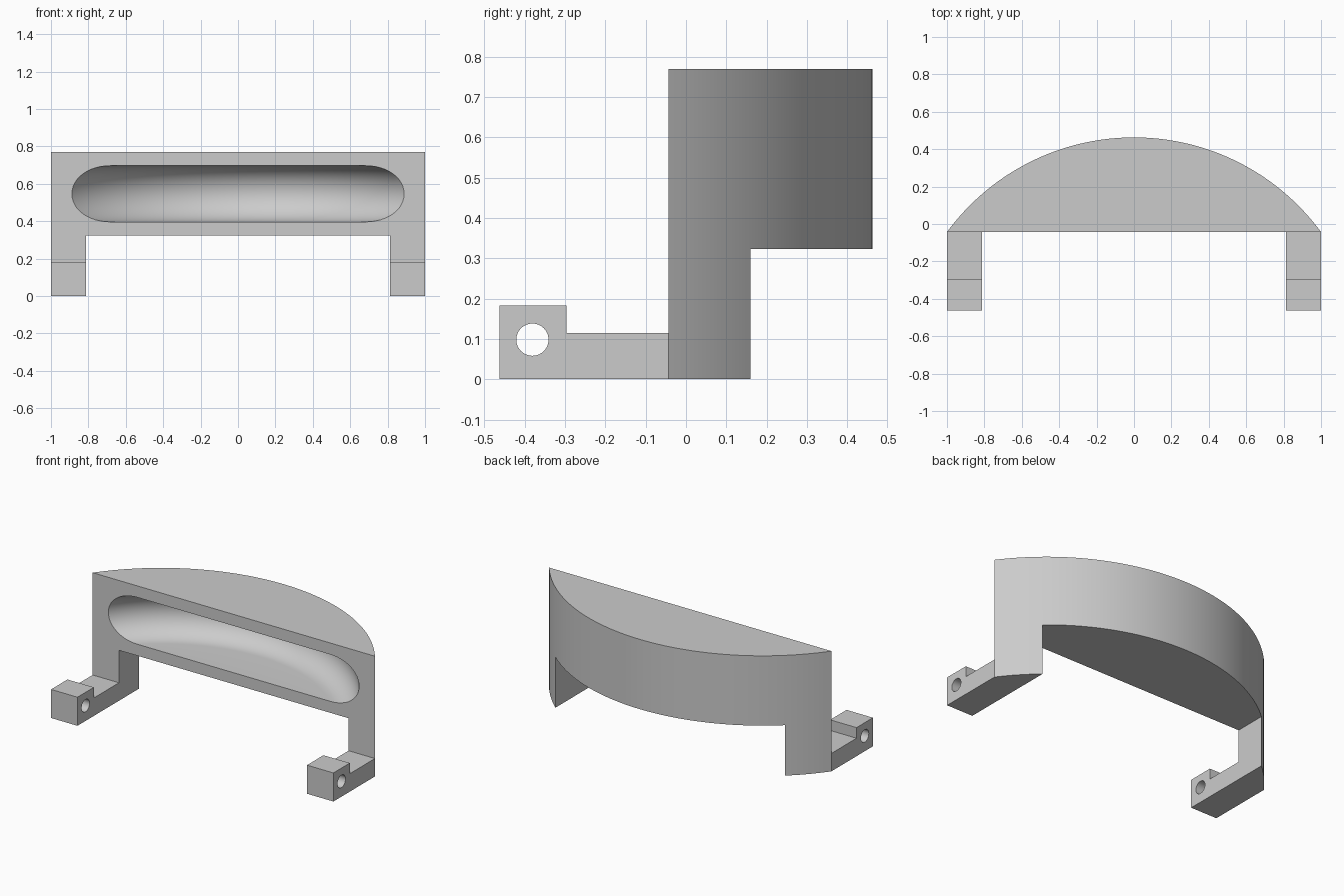
import bpy, bmesh
from math import sin, cos, pi, asin
from mathutils import Vector, Matrix

cube = bpy.data.objects.get("Cube")
if cube:
    bpy.data.objects.remove(cube, do_unlink=True)

# Main dimensions
FRONT, BACK = -0.043, 0.463          # flat face and top of the arc, along y
SAG = BACK - FRONT
RADIUS = (1 + SAG * SAG) / (2 * SAG)  # arc through both front corners
CENTRE = BACK - RADIUS
TOP, UNDER = 0.77, 0.323             # housing height range
LEG_IN = 0.813                       # inner side of legs and arms
MID_Z = (TOP + UNDER) / 2
RECESS_R, WALL = 0.15, 0.088

grey = bpy.data.materials.new("light_grey")
grey.use_nodes = True
grey.diffuse_color = (0.6, 0.6, 0.6, 1)
grey.node_tree.nodes["Principled BSDF"].inputs["Base Color"].default_value = (0.6, 0.6, 0.6, 1)


def to_object(name, bm):
    bmesh.ops.recalc_face_normals(bm, faces=bm.faces)
    mesh = bpy.data.meshes.new(name)
    bm.to_mesh(mesh)
    bm.free()
    mesh.materials.append(grey)
    obj = bpy.data.objects.new(name, mesh)
    bpy.context.collection.objects.link(obj)
    return obj


def extrude(name, outline, direction):
    """Closed solid from a flat outline pushed along a direction."""
    bm = bmesh.new()
    face = bm.faces.new([bm.verts.new(p) for p in outline])
    moved = bmesh.ops.extrude_face_region(bm, geom=[face])["geom"]
    verts = [v for v in moved if isinstance(v, bmesh.types.BMVert)]
    bmesh.ops.translate(bm, verts=verts, vec=Vector(direction))
    return to_object(name, bm)


def activate(obj):
    bpy.ops.object.select_all(action='DESELECT')
    obj.select_set(True)
    bpy.context.view_layer.objects.active = obj


def cut(obj, cutter):
    """Subtract a cutter, then remove it."""
    cutter.hide_render = True
    mod = obj.modifiers.new("cut", 'BOOLEAN')
    mod.operation, mod.solver, mod.object = 'DIFFERENCE', 'EXACT', cutter
    activate(obj)
    bpy.ops.object.modifier_apply(modifier=mod.name)
    bpy.data.objects.remove(cutter, do_unlink=True)


def smooth(obj):
    activate(obj)
    bpy.ops.object.shade_smooth_by_angle(angle=pi / 6)


# Housing with legs: segment of a disc, opened below between the legs
half = asin(1 / RADIUS)
steps = 72
angles = [half - 2 * half * i / steps for i in range(steps + 1)]
plan = [(RADIUS * sin(a), CENTRE + RADIUS * cos(a), 0) for a in angles]
housing = extrude("housing_with_legs", plan, (0, 0, TOP))
opening = [(x, y, -0.1) for x, y in
           ((-LEG_IN, -1), (LEG_IN, -1), (LEG_IN, 1), (-LEG_IN, 1))]
cut(housing, extrude("opening_cutter", opening, (0, 0, UNDER + 0.1)))

# Hand recess: round-edged disc, concentric with the curved back
rim = RADIUS - WALL - RECESS_R
bm = bmesh.new()
arc = [-pi / 2 + pi * i / 24 for i in range(25)]
profile = [(0, -RECESS_R)]
profile += [(rim + RECESS_R * cos(a), RECESS_R * sin(a)) for a in arc]
profile += [(0, RECESS_R)]
verts = [bm.verts.new((r, CENTRE, MID_Z + z)) for r, z in profile]
edges = [bm.edges.new(pair) for pair in zip(verts, verts[1:])]
bmesh.ops.spin(bm, geom=verts + edges, cent=(0, CENTRE, MID_Z), axis=(0, 0, 1),
               angle=2 * pi, steps=144)
bmesh.ops.remove_doubles(bm, verts=bm.verts, dist=0.0005)
cut(housing, to_object("recess_cutter", bm))
smooth(housing)

# Hinge arms: stepped side profile with a pin hole through the raised end
arm_side = ((FRONT, 0), (FRONT, 0.115), (-0.297, 0.115),
            (-0.297, 0.183), (-BACK, 0.183), (-BACK, 0))
for name, x in (("left_arm", LEG_IN), ("right_arm", -1)):
    arm = extrude(name, [(x, y, z) for y, z in arm_side], (1 - LEG_IN, 0, 0))
    bm = bmesh.new()
    place = Matrix.Translation((x, -0.381, 0.098)) @ Matrix.Rotation(pi / 2, 4, 'Y')
    bmesh.ops.create_cone(bm, cap_ends=True, segments=40, radius1=0.04,
                          radius2=0.04, depth=1, matrix=place)
    cut(arm, to_object("pin_hole_cutter", bm))
    smooth(arm)
